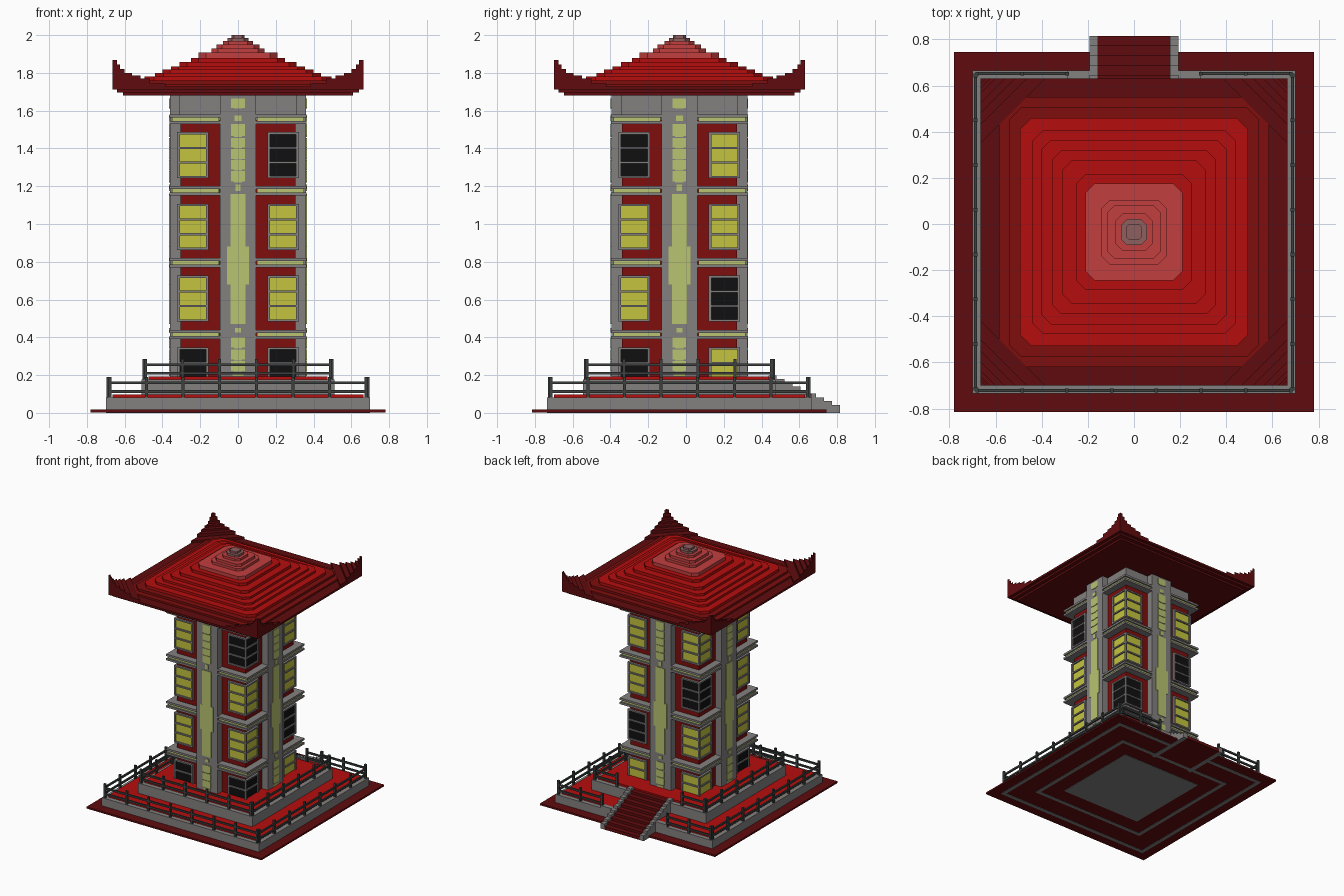
import bpy, bmesh, math
from mathutils import Vector

cube = bpy.data.objects.get("Cube")
if cube:
    bpy.data.objects.remove(cube, do_unlink=True)

CY = -0.035  # the tower and terraces sit slightly forward of the stairs


def lin(c):
    c /= 255
    return c / 12.92 if c <= 0.04045 else ((c + 0.055) / 1.055) ** 2.4


def material(name, rgb):
    m = bpy.data.materials.new(name)
    col = (*[lin(c) for c in rgb], 1)
    m.diffuse_color = col
    m.use_nodes = True
    bsdf = next(n for n in m.node_tree.nodes if n.type == 'BSDF_PRINCIPLED')
    bsdf.inputs["Base Color"].default_value = col
    bsdf.inputs["Roughness"].default_value = 0.9
    return m


STONE = material("stone grey", (132, 128, 128))
IRON = material("dark grey", (60, 64, 63))
RED = material("bright red", (182, 13, 13))
PINK = material("pale red", (194, 63, 63))
WALL = material("dark red", (126, 13, 13))
MAROON = material("maroon", (95, 11, 13))
YELLOW = material("window yellow", (196, 196, 62))
LIME = material("pale lime", (184, 195, 112))
BLACK = material("black", (16, 16, 16))
TIP = material("finial brown grey", (142, 94, 94))


class Part:
    """Collects boxes and prisms of one colour into one object."""

    def __init__(self, name, mat):
        self.name, self.mat, self.bm = name, mat, bmesh.new()

    def prism(self, pts, z0, z1):
        lo = [self.bm.verts.new((x, y, z0)) for x, y in pts]
        hi = [self.bm.verts.new((x, y, z1)) for x, y in pts]
        self.bm.faces.new(lo[::-1])
        self.bm.faces.new(hi)
        n = len(pts)
        for i in range(n):
            j = (i + 1) % n
            self.bm.faces.new((lo[i], lo[j], hi[j], hi[i]))

    def box(self, x0, x1, y0, y1, z0, z1):
        x0, x1 = sorted((x0, x1))
        y0, y1 = sorted((y0, y1))
        self.prism([(x0, y0), (x1, y0), (x1, y1), (x0, y1)], z0, z1)

    def slab(self, h, z0, z1):
        self.box(-h, h, -h, h, z0, z1)

    def corner(self, sx, sy, a, b, z0, z1):
        self.box(sx * a, sx * b, sy * a, sy * b, z0, z1)

    def tier(self, h, c, z0, z1):
        self.prism([(-h + c, -h), (h - c, -h), (h, -h + c), (h, h - c),
                    (h - c, h), (-h + c, h), (-h, h - c), (-h, -h + c)], z0, z1)

    def ring(self, outer, inner, z0, z1):
        for s in (-1, 1):
            self.box(-outer, outer, s * inner, s * outer, z0, z1)
            self.box(s * inner, s * outer, -inner, inner, z0, z1)

    def on_side(self, k, u0, u1, d0, d1, z0, z1):
        """Box on side k: u runs along the side, d points outward."""
        a = k * math.pi / 2
        n = Vector((round(math.cos(a)), round(math.sin(a))))
        t = Vector((-n.y, n.x))
        p, q = n * d0 + t * u0, n * d1 + t * u1
        self.box(p.x, q.x, p.y, q.y, z0, z1)

    def done(self):
        bmesh.ops.recalc_face_normals(self.bm, faces=self.bm.faces)
        me = bpy.data.meshes.new(self.name)
        self.bm.to_mesh(me)
        self.bm.free()
        me.materials.append(self.mat)
        ob = bpy.data.objects.new(self.name, me)
        ob.location.y = CY
        bpy.context.collection.objects.link(ob)


CORNERS = [(sx, sy) for sx in (-1, 1) for sy in (-1, 1)]
PITCH = 0.38  # storey height

# Ground slab with grey foundation lines underneath
p = Part("ground_slab", MAROON)
p.slab(0.78, 0.003, 0.017)
p.done()
p = Part("foundation_lines", STONE)
p.slab(0.36, 0, 0.003)
p.ring(0.70, 0.67, 0, 0.003)
p.ring(0.515, 0.485, 0, 0.003)
p.done()

# Two terraces with red decks
p = Part("terraces", STONE)
p.slab(0.70, 0.017, 0.082)
p.slab(0.51, 0.082, 0.178)
p.done()
p = Part("terrace_decks", RED)
p.slab(0.665, 0.082, 0.097)
p.slab(0.475, 0.178, 0.193)
p.done()

# Fences, open at the back for the stairs
p = Part("fences", IRON)
for half, base, spans in ((0.695, 0.08, 7), (0.505, 0.176, 5)):
    d0, d1 = half - 0.016, half
    for k in range(4):
        runs = [(-d0, -0.29), (0.29, d0)] if k == 1 else [(-d0, d0)]
        for u0, u1 in runs:
            for z in (0.026, 0.072):
                p.on_side(k, u0, u1, d0 + 0.002, d1 - 0.002, base + z, base + z + 0.014)
            n = max(1, round((u1 - u0) / (2 * half / spans)))
            for i in range(n + 1):
                u = u0 + (u1 - u0) * i / n
                p.on_side(k, u - 0.008, u + 0.008, d0, d1, base, base + 0.11)
p.done()

# Back stairs: treads between stone curbs
treads = Part("stair_treads", MAROON)
curbs = Part("stair_curbs", STONE)
STEPS = 9
for i in range(STEPS):
    y1 = 0.85 - i * 0.042
    top = 0.025 + i * 0.0195
    treads.box(-0.157, 0.157, y1 - 0.042, y1, 0, top)
    for s in (-1, 1):
        curbs.box(s * 0.157, s * 0.193, y1 - 0.042, y1, 0, top + 0.018)
for s in (-1, 1):  # landings beside the stairs
    curbs.box(s * 0.193, s * 0.29, 0.665, 0.70, 0.08, 0.1)
treads.done()
curbs.done()

# Tower body
p = Part("tower_walls", WALL)
p.slab(0.305, 0.19, 1.55)
p.done()
p = Part("tower_collar", STONE)
p.slab(0.31, 1.55, 1.69)
p.done()
p = Part("pilasters", STONE)
for k in range(4):
    p.on_side(k, -0.095, 0.095, 0.2, 0.36, 0.18, 1.69)
p.done()

# Corner ledges: two stone lips around a recessed lime strip
lips = Part("ledge_lips", STONE)
strips = Part("ledge_strips", LIME)
for lvl in range(4):
    z = 0.39 + lvl * PITCH
    for sx, sy in CORNERS:
        lips.corner(sx, sy, 0.096, 0.362, z, z + 0.016)
        lips.corner(sx, sy, 0.096, 0.362, z + 0.034, z + 0.05)
        strips.corner(sx, sy, 0.1, 0.35, z + 0.016, z + 0.034)
lips.done()
strips.done()

# Corner windows: three panes per storey wrapped around each corner
frames = Part("window_frames", STONE)
lit = Part("lit_panes", YELLOW)
dark = Part("dark_panes", BLACK)
DARK = {(-1, -1): (0,), (1, -1): (0, 3), (1, 1): (1,), (-1, 1): (2,)}
for sx, sy in CORNERS:
    for lvl in range(4):
        z0 = 0.103 + lvl * PITCH
        z1 = z0 + 0.243
        low = max(z0, 0.19)
        (dark if lvl in DARK[(sx, sy)] else lit).corner(sx, sy, 0.165, 0.312, low, z1 - 0.004)
        for i in range(4):
            z = z0 + i * 0.0772
            if z > 0.18:
                frames.corner(sx, sy, 0.155, 0.322, z, z + 0.0115)
        frames.corner(sx, sy, 0.308, 0.322, low, z1)
        for a, b in (((0.155, 0.169), (0.29, 0.322)), ((0.29, 0.322), (0.155, 0.169))):
            frames.box(sx * a[0], sx * a[1], sy * b[0], sy * b[1], low, z1)
for q in (frames, lit, dark):
    q.done()

# Lime ornaments down each pilaster: (half width, bottom, top)
ORN = [(0.036, 1.615, 1.665), (0.018, 1.545, 1.575), (0.036, 1.465, 1.53),
       (0.036, 1.405, 1.455), (0.036, 1.345, 1.397), (0.036, 1.288, 1.338),
       (0.036, 1.225, 1.28), (0.014, 1.175, 1.21), (0.04, 0.88, 1.16),
       (0.058, 0.68, 0.88), (0.04, 0.47, 0.68), (0.016, 0.425, 0.45),
       (0.036, 0.345, 0.40), (0.036, 0.282, 0.335), (0.036, 0.222, 0.275),
       (0.03, 0.195, 0.213)]
p = Part("pilaster_ornaments", LIME)
for k in range(4):
    for w, z0, z1 in ORN:
        p.on_side(k, -w, w, 0.355, 0.364, z0, z1)
        if w == 0.036:  # stepped ends on the small beads
            p.on_side(k, -0.022, 0.022, 0.355, 0.364, z0 - 0.004, z0)
p.done()

# Roof eave, stepping outward
p = Part("roof_eave", MAROON)
for h, z0, z1 in ((0.61, 1.68, 1.696), (0.64, 1.696, 1.712), (0.665, 1.712, 1.728)):
    p.slab(h, z0, z1)
p.done()

# Upswept eave corners
p = Part("roof_horns", MAROON)
HORN = [(0.28, 1.728, 1.745), (0.2, 1.745, 1.77), (0.15, 1.77, 1.785), (0.105, 1.785, 1.8),
        (0.065, 1.8, 1.82), (0.04, 1.82, 1.845), (0.024, 1.845, 1.868)]
e = 0.665
for sx, sy in CORNERS:
    for s, z0, z1 in HORN:
        p.prism([(sx * e, sy * e), (sx * (e - s), sy * e), (sx * e, sy * (e - s))], z0, z1)
p.done()

# Stepped roof, coloured by height: (half width, corner cut, top)
ROOF = [("roof_lower", WALL, [(0.585, 0.05, 1.742), (0.54, 0.05, 1.76)]),
        ("roof_middle", RED, [(0.495, 0.05, 1.782), (0.44, 0.045, 1.8), (0.40, 0.04, 1.817),
                              (0.355, 0.04, 1.835), (0.31, 0.04, 1.858), (0.25, 0.04, 1.88)]),
        ("roof_upper", PINK, [(0.21, 0.04, 1.908), (0.14, 0.035, 1.928),
                              (0.115, 0.03, 1.95), (0.08, 0.03, 1.968)]),
        ("roof_finial", TIP, [(0.056, 0.025, 1.985), (0.034, 0.012, 2.0)])]
z = 1.715
for name, mat, tiers in ROOF:
    p = Part(name, mat)
    for h, c, top in tiers:
        p.tier(h, c, z, top)
        z = top
    p.done()
